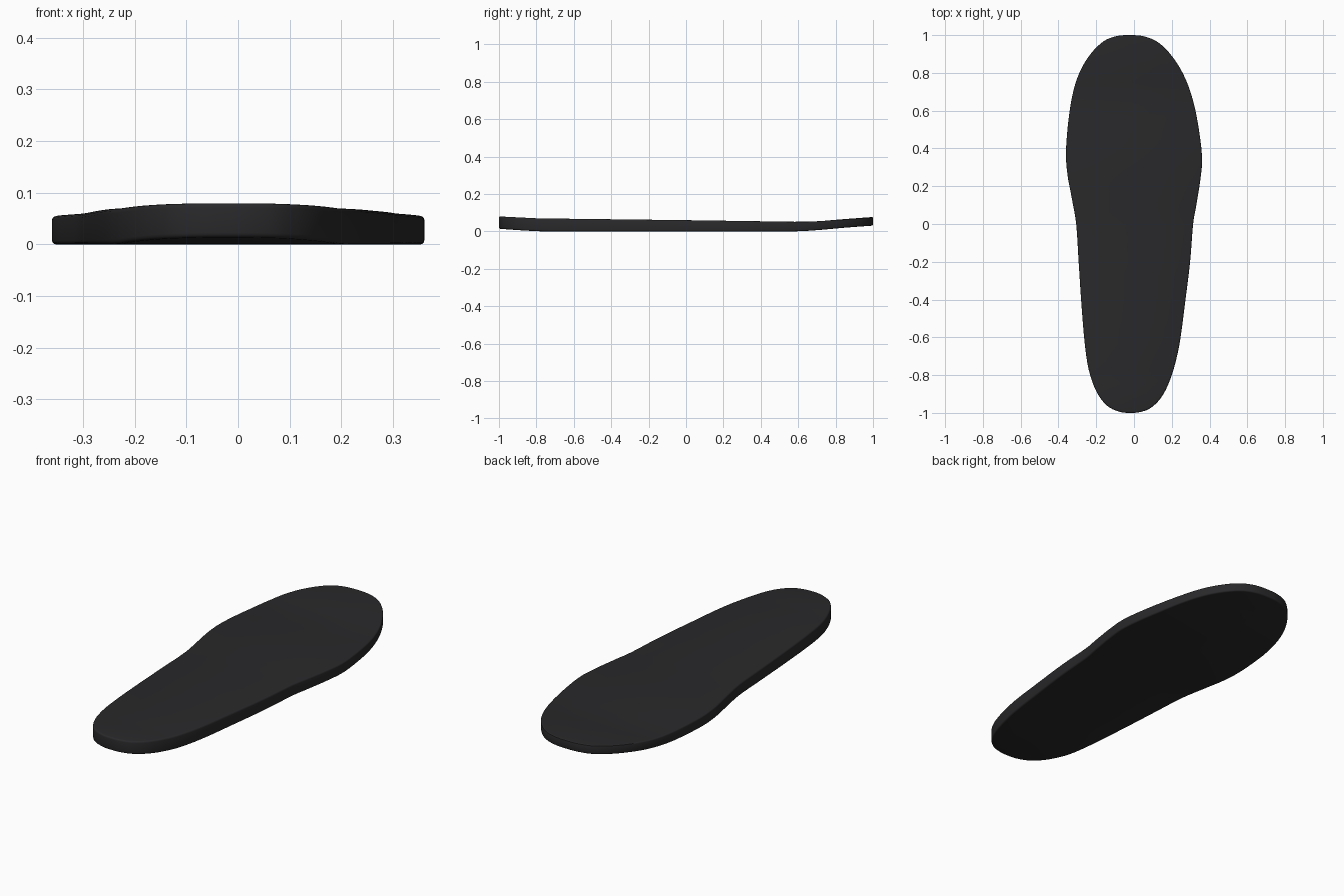
import bpy, bmesh
from mathutils import Vector

if "Cube" in bpy.data.objects:
    bpy.data.objects.remove(bpy.data.objects["Cube"])

# Sole outline control points (x, y), clockwise from the toe
OUTLINE = [
    (-0.02, 1.0), (0.055, 0.993), (0.13, 0.96), (0.20, 0.89), (0.26, 0.795),
    (0.305, 0.68), (0.337, 0.54), (0.36, 0.36), (0.352, 0.24), (0.33, 0.10),
    (0.313, 0.0), (0.297, -0.2), (0.27, -0.42), (0.24, -0.64), (0.20, -0.80),
    (0.15, -0.91), (0.09, -0.973), (0.03, -0.996), (-0.025, -1.0),
    (-0.08, -0.993), (-0.145, -0.96), (-0.20, -0.885), (-0.24, -0.77),
    (-0.262, -0.62), (-0.28, -0.4), (-0.293, -0.2), (-0.306, 0.0),
    (-0.33, 0.14), (-0.352, 0.26), (-0.36, 0.38), (-0.347, 0.55),
    (-0.322, 0.70), (-0.285, 0.81), (-0.23, 0.90), (-0.16, 0.968), (-0.09, 0.995),
]
# Side profile (y, z) of the underside and of the footbed
BOTTOM = [(-1, 0.014), (-0.9, 0.007), (-0.8, 0.001), (-0.74, 0), (0.58, 0),
          (0.65, 0.003), (0.72, 0.008), (0.85, 0.020), (1, 0.031)]
TOP = [(-1, 0.080), (-0.9, 0.075), (-0.8, 0.070), (-0.74, 0.069), (0, 0.060),
       (0.58, 0.0515), (0.65, 0.052), (0.72, 0.055), (0.85, 0.066), (1, 0.077)]
THICK, ROUND, STEPS = 0.06, 0.008, 4


def smooth_closed(points, steps):
    """Closed Catmull-Rom curve through the points."""
    p = [Vector((x, y, 0)) for x, y in points]
    n, out = len(p), []
    for i in range(n):
        a, b, c, d = p[i - 1], p[i], p[(i + 1) % n], p[(i + 2) % n]
        for s in range(steps):
            t = s / steps
            out.append(0.5 * (2 * b + (c - a) * t + (2 * a - 5 * b + 4 * c - d) * t ** 2
                              + (3 * b - a - 3 * c + d) * t ** 3))
    return out


def lookup(profile, y):
    y = max(-1, min(1, y))
    for (y0, z0), (y1, z1) in zip(profile, profile[1:]):
        if y <= y1:
            return z0 + (z1 - z0) * (y - y0) / (y1 - y0)


# Flat slab with rounded rims
bm = bmesh.new()
base = bm.faces.new([bm.verts.new(v) for v in smooth_closed(OUTLINE, STEPS)])
new = bmesh.ops.extrude_face_region(bm, geom=[base], use_keep_orig=True)["geom"]
for v in new:
    if isinstance(v, bmesh.types.BMVert):
        v.co.z = THICK
bmesh.ops.recalc_face_normals(bm, faces=bm.faces[:])
rim = [e for e in bm.edges if abs(e.verts[0].co.z - e.verts[1].co.z) < 1e-6]
bmesh.ops.bevel(bm, geom=rim, offset=ROUND, segments=3, profile=0.5, affect='EDGES')

# Slice across the length, then bend to the side profile
cuts = [-0.95, -0.9, -0.85, -0.8, -0.74, -0.5, -0.25, 0, 0.25, 0.45,
        0.58, 0.65, 0.72, 0.78, 0.85, 0.9, 0.95]
for y in cuts:
    bmesh.ops.bisect_plane(bm, geom=bm.verts[:] + bm.edges[:] + bm.faces[:],
                           dist=1e-5, plane_co=(0, y, 0), plane_no=(0, 1, 0))
for v in bm.verts:
    lo, hi = lookup(BOTTOM, v.co.y), lookup(TOP, v.co.y)
    v.co.z = lo + (hi - lo) * v.co.z / THICK

mesh = bpy.data.meshes.new("shoe_insole")
bm.to_mesh(mesh)
bm.free()
sole = bpy.data.objects.new("shoe_insole", mesh)
bpy.context.collection.objects.link(sole)

# Black rubber
mat = bpy.data.materials.new("black_rubber")
mat.diffuse_color = (0.022, 0.022, 0.024, 1)
mat.use_nodes = True
mat.node_tree.nodes["Principled BSDF"].inputs["Base Color"].default_value = mat.diffuse_color
mesh.materials.append(mat)

bpy.context.view_layer.objects.active = sole
sole.select_set(True)
bpy.ops.object.shade_smooth_by_angle(angle=0.6)
